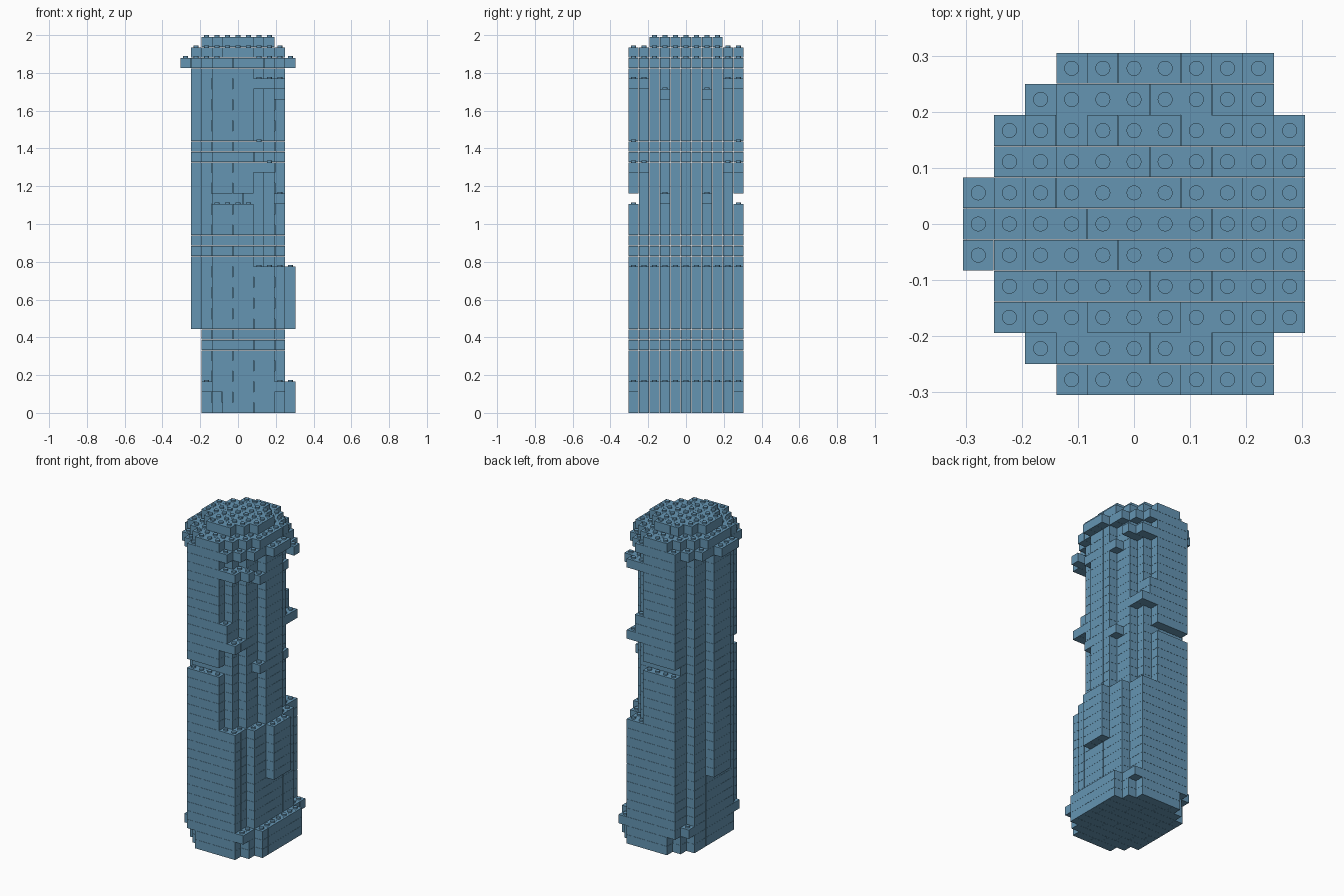
import bpy
import bmesh
from mathutils import Matrix, Vector

cube = bpy.data.objects.get("Cube")
if cube:
    bpy.data.objects.remove(cube, do_unlink=True)

CELL, LAYER, STUD_H, STUD_R = 0.0555, 0.0553, 0.0092, 0.0134
GAP = 0.0008

mat = bpy.data.materials.new("brick_blue")
mat.use_nodes = True
colour = (0.13, 0.30, 0.45, 1)
mat.diffuse_color = colour
mat.node_tree.nodes["Principled BSDF"].inputs["Base Color"].default_value = colour


def plan(*spans):
    """Cells of a layer: the x span of each row, from the middle row outwards."""
    cells = set()
    for row, (lo, hi) in enumerate(spans):
        for x in range(lo, hi + 1):
            cells |= {(x, row), (x, -row)}
    return cells


def extend(cells, row, lo, hi):
    return cells | {(x, s * row) for x in range(lo, hi + 1) for s in (-1, 1)}


# Layer plans
foot = plan(*[(-3, 5)] * 4, (-2, 4), (-1, 3))
foot_rim = plan(*[(-3, 5)] * 4, (-3, 4), (-2, 4))
lower = plan(*[(-3, 4)] * 4, (-2, 3), (-2, 3))
lower_ribbed = lower | plan((-4, 5), (-4, 5))
upper = plan((-4, 4), (-4, 4), (-3, 3), (-3, 3), (-2, 2), (-2, 1))
crown_rim = plan((-5, 5), (-5, 5), (-4, 4), (-4, 4), (-3, 3), (-2, 2))
crown_mid = plan((-4, 4), (-4, 4), (-4, 4), (-3, 3), (-2, 2), (-1, 1))
crown_top = plan((-3, 3), (-3, 3), (-2, 2), (-1, 1))

layers = [foot] * 2 + [foot_rim] + [lower] * 5 + [lower_ribbed] * 6 + [upper] * 19
layers += [crown_rim, crown_mid, crown_top]

# Slot and ragged projecting bricks in the upper shaft
layers[20] = extend({c for c in upper if abs(c[1]) < 5}, 2, 4, 4)
layers[23] = extend(extend(upper, 5, 2, 3), 4, 3, 3)
for level in (24, 25):
    layers[level] = extend(upper, 5, 2, 2)
layers[30] = extend(upper, 2, 4, 4)
layers[31] = extend(extend(upper, 5, 2, 3), 4, 3, 4)


def add_brick(bm, x0, x1, y, level):
    """One brick covering cells x0 to x1 of a row."""
    size = Vector(((x1 - x0 + 1) * CELL - GAP, CELL - GAP, LAYER - GAP))
    centre = Vector(((x0 + x1) / 2 * CELL, y * CELL, (level + 0.5) * LAYER))
    bmesh.ops.create_cube(
        bm, size=1, matrix=Matrix.Translation(centre) @ Matrix.Diagonal(size.to_4d()))


def add_stud(bm, x, y, level):
    centre = Vector((x * CELL, y * CELL, (level + 1) * LAYER + STUD_H / 2 - GAP / 2))
    bmesh.ops.create_cone(
        bm, cap_ends=True, segments=16, radius1=STUD_R, radius2=STUD_R,
        depth=STUD_H + GAP / 2, matrix=Matrix.Translation(centre))


def build(name, first, last):
    bm = bmesh.new()
    for level in range(first, last):
        cells = layers[level]
        above = layers[level + 1] if level + 1 < len(layers) else set()
        for y in range(-5, 6):
            row = sorted(x for x, cy in cells if cy == y)
            start = None
            for x in row:
                start = x if start is None else start
                # Staggered brick joints, and a break wherever the row ends
                if x + 1 not in row or (x + level * 2 + y) % 4 == 0:
                    add_brick(bm, start, x, y, level)
                    start = None
        # Studs only where no brick sits above
        for x, y in sorted(cells - above):
            add_stud(bm, x, y, level)
    mesh = bpy.data.meshes.new(name)
    bm.to_mesh(mesh)
    bm.free()
    mesh.materials.append(mat)
    bpy.context.collection.objects.link(bpy.data.objects.new(name, mesh))


build("foot", 0, 3)
build("lower_shaft", 3, 14)
build("upper_shaft", 14, 33)
build("crown", 33, 36)
